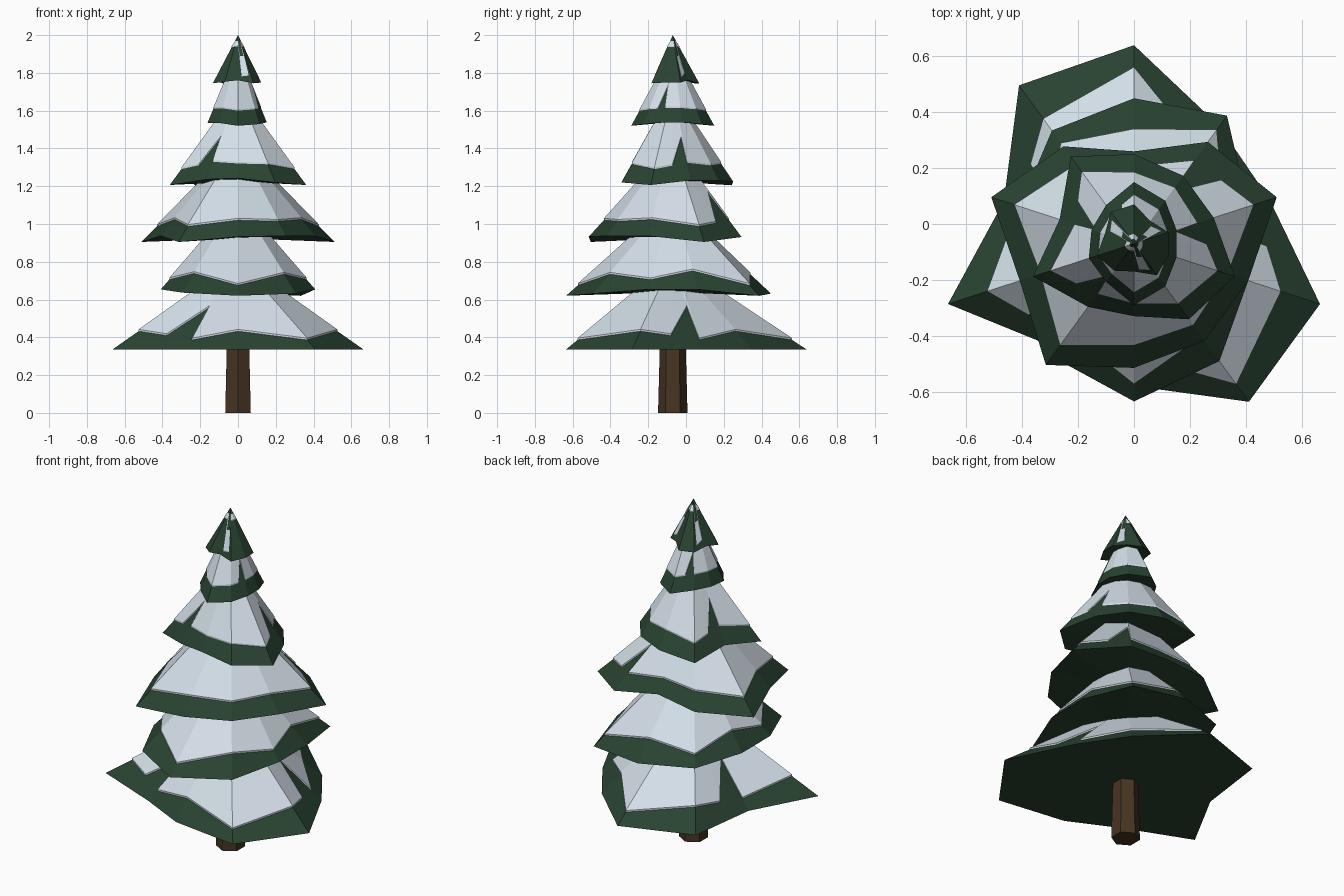
import bpy, bmesh, math

if "Cube" in bpy.data.objects:
    bpy.data.objects.remove(bpy.data.objects["Cube"])

CY = -0.07   # trunk axis is slightly in front of the bounding-box centre
N = 10


def material(name, rgb):
    m = bpy.data.materials.new(name)
    m.diffuse_color = (*rgb, 1)
    m.use_nodes = True
    m.node_tree.nodes["Principled BSDF"].inputs["Base Color"].default_value = m.diffuse_color
    return m


GREEN = material("pine green", (0.022, 0.056, 0.031))
SNOW = material("snow white", (0.66, 0.74, 0.81))
BARK = material("bark brown", (0.062, 0.034, 0.016))


def finish(name, bm, mat):
    bmesh.ops.recalc_face_normals(bm, faces=bm.faces)
    me = bpy.data.meshes.new(name)
    bm.to_mesh(me)
    bm.free()
    me.materials.append(mat)
    ob = bpy.data.objects.new(name, me)
    bpy.context.collection.objects.link(ob)
    return ob


def cone(name, rings, apex_z, base_z, mat):
    """Closed faceted cone: rings run from bottom to top."""
    bm = bmesh.new()
    loops = [[bm.verts.new(p) for p in ring] for ring in rings]
    top = bm.verts.new((0, CY, apex_z))
    bottom = bm.verts.new((0, CY, base_z))
    n = len(rings[0])
    for k in range(n):
        j = (k + 1) % n
        for lo, hi in zip(loops, loops[1:]):
            bm.faces.new((lo[k], lo[j], hi[j], hi[k]))
        bm.faces.new((loops[-1][k], loops[-1][j], top))
        bm.faces.new((loops[0][j], loops[0][k], bottom))
    return finish(name, bm, mat)


def on_tier(rim, apex_z, s, f, dz=0.0):
    """Point on a tier: s = spoke number (fractions lie between), f = 0 apex, 1 rim."""
    k = math.floor(s)
    t = s - k
    a, b = rim[k % N], rim[(k + 1) % N]
    x, y, z = (p + (q - p) * t for p, q in zip(a, b))
    return (x * f, CY + (y - CY) * f, apex_z + (z - apex_z) * f + dz)


# Tiers: rim height, apex height, how much short spokes rise, snow lift,
# spoke radii every 36 degrees, notched spokes, snow reach on even / odd spokes
tiers = [
    (0.335, 0.80, 0.0, 0.016, [.51, .52, .71, .70, .49, .70, .465, .51, .70, .70], (0, 4, 6), (.89, .79)),
    (0.62, 1.12, 0.25, 0.016, [.43, .566, .52, .50, .43, .43, .50, .565, .52, .43], (), (.79, .89)),
    (0.905, 1.42, 0.3, 0.016, [.537, .45, .33, .43, .537, .43, .537, .445, .43, .43], (1,), (.84, .82)),
    (1.205, 1.70, 0.3, 0.014, [.30, .30, .32, .385, .28, .38, .28, .26, .335, .38], (0, 4, 6), (.80, .83)),
    (1.52, 1.92, 0.3, 0.012, [.16, .19, .22, .17, .16, .17, .17, .22, .19, .16], (3, 9), (.80, .80)),
    (1.745, 2.0, 0.4, 0.008, [.13, .10, .14, .14, .11, .14, .12, .10, .14, .13], (), (.8, .8)),
]

for i, (rim_z, apex, rise, lift, radii, notches, reach) in enumerate(tiers, 1):
    rim = []
    for k, r in enumerate(radii):
        a = math.radians(18 + 36 * k)
        rim.append((r * math.cos(a), CY + r * math.sin(a), rim_z + (max(radii) - r) * rise))
    # green branches
    cone(f"branch_tier_{i}", [rim], apex, rim_z + 0.02 * (i > 1), GREEN)

    # snow outline: full spokes, with a narrow wedge cut beside each notched spoke
    outline = []
    for k in range(N):
        if i == 6:      # on the tip only thin streaks of snow remain
            outline.append((k, 0.25))
            if k in (0, 3, 7):
                outline += [(k + 0.25, 0.9), (k + 0.8, 0.85)]
            continue
        f = reach[k % 2]
        if k in notches:
            outline += [(k - 0.45, (reach[0] + reach[1]) / 2), (k - 0.04, 0.52)]
        outline.append((k, f))
    lower = [on_tier(rim, apex, s, f, -lift) for s, f in outline]
    upper = [on_tier(rim, apex, s, f, lift * 0.6) for s, f in outline]
    cone(f"snow_cap_{i}", [lower, upper],
         apex + (lift if i < 6 else -0.005), apex - 0.1, SNOW)

# hexagonal trunk
bm = bmesh.new()
rings = []
for r, z in ((0.078, 0.0), (0.066, 0.45)):
    rings.append([bm.verts.new((r * math.cos(math.radians(30 + 60 * k)),
                                CY + r * math.sin(math.radians(30 + 60 * k)), z))
                  for k in range(6)])
for k in range(6):
    j = (k + 1) % 6
    bm.faces.new((rings[0][k], rings[0][j], rings[1][j], rings[1][k]))
bm.faces.new(rings[0][::-1])
bm.faces.new(rings[1])
finish("trunk", bm, BARK)
